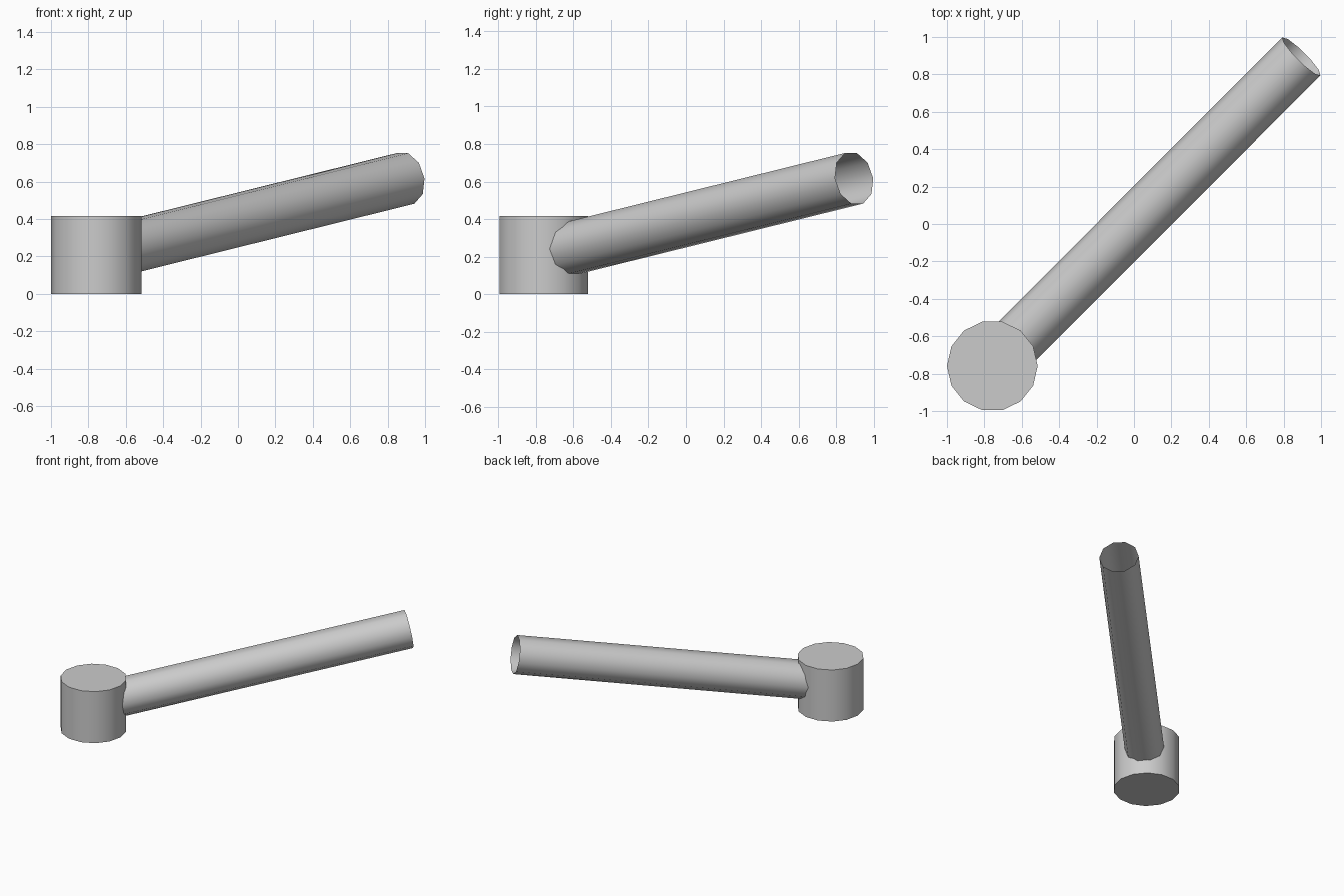
import bpy
import math
from mathutils import Vector, Matrix

if "Cube" in bpy.data.objects:
    bpy.data.objects.remove(bpy.data.objects["Cube"])

grey = bpy.data.materials.new("light grey")
grey.diffuse_color = (0.6, 0.6, 0.6, 1)
grey.use_nodes = True
grey.node_tree.nodes["Principled BSDF"].inputs["Base Color"].default_value = grey.diffuse_color


def cylinder(name, sides, radius, start, end, fill, spin):
    """Cylinder from start to end, with its first corner turned by spin."""
    a, b = Vector(start), Vector(end)
    axis = b - a
    bpy.ops.mesh.primitive_cylinder_add(
        vertices=sides, radius=radius, depth=axis.length, end_fill_type=fill)
    ob = bpy.context.object
    ob.name = name
    ob.data.transform(Matrix.Rotation(spin, 4, 'Z'))
    # track with local Y kept upright
    rot = axis.to_track_quat('Z', 'Y').to_matrix().to_4x4()
    ob.data.transform(Matrix.Translation((a + b) / 2) @ rot)
    ob.data.materials.append(grey)
    bpy.ops.object.shade_smooth_by_angle(angle=math.radians(40))
    return ob


# Upright 14-sided base with closed caps, a corner pointing along x
cylinder("base", 14, 0.2425, (-0.7575, -0.759, 0), (-0.7575, -0.759, 0.415),
         'NGON', math.pi / 2)

# Open 10-sided tube rising from the middle of the base, flat side up
cylinder("tube", 10, 0.144, (-0.7575, -0.759, 0.2075), (0.895, 0.896, 0.617),
         'NOTHING', math.pi / 10)
